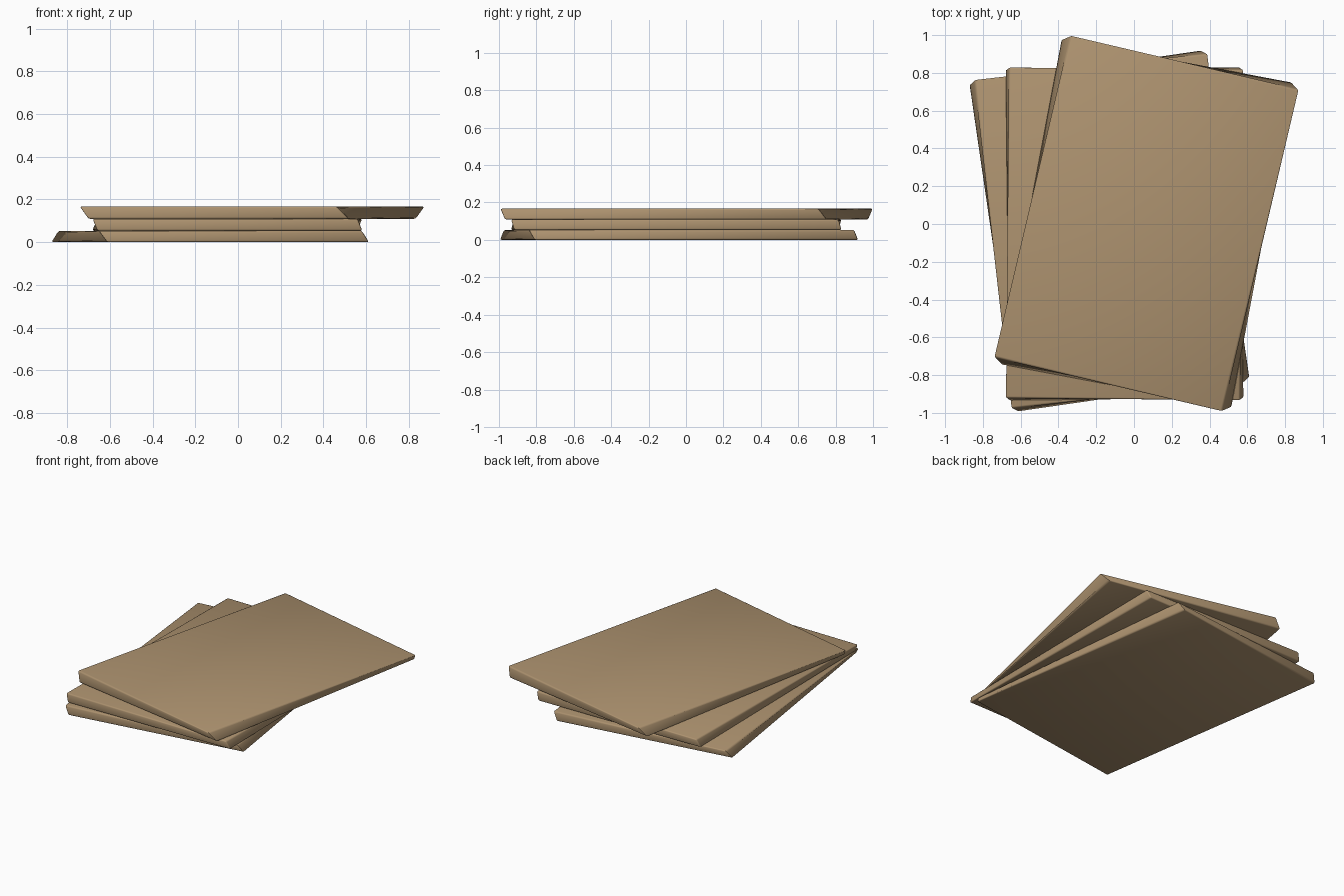
import bpy, bmesh
from math import radians
from mathutils import Matrix, Vector

if "Cube" in bpy.data.objects:
    bpy.data.objects.remove(bpy.data.objects["Cube"])

tan = bpy.data.materials.new("tan_board")
tan.diffuse_color = (0.42, 0.29, 0.16, 1)
tan.use_nodes = True
tan.node_tree.nodes["Principled BSDF"].inputs["Base Color"].default_value = tan.diffuse_color


def twisted_slab(name, centre, z0, z1, low_deg, high_deg, w=1.24, d=1.75):
    """Thin softened board whose turn changes from bottom to top."""
    bm = bmesh.new()
    bmesh.ops.create_cube(bm, size=1)
    for v in bm.verts:
        v.co = Vector((v.co.x * w, v.co.y * d, z0 + (v.co.z + 0.5) * (z1 - z0)))
    bmesh.ops.bevel(bm, geom=bm.edges[:], offset=0.008, segments=2,
                    profile=0.5, affect='EDGES')
    # Twist each vertex by its height
    for v in bm.verts:
        t = (v.co.z - z0) / (z1 - z0)
        turn = Matrix.Rotation(radians(low_deg + (high_deg - low_deg) * t), 3, 'Z')
        v.co = turn @ v.co + Vector((*centre, 0))
    mesh = bpy.data.meshes.new(name)
    bm.to_mesh(mesh)
    bm.free()
    mesh.materials.append(tan)
    ob = bpy.data.objects.new(name, mesh)
    bpy.context.collection.objects.link(ob)
    bpy.context.view_layer.objects.active = ob
    ob.select_set(True)
    bpy.ops.object.shade_smooth_by_angle(angle=radians(50))
    ob.select_set(False)


# Stack of three boards, fanned out
twisted_slab("bottom_board", (-0.13, -0.037), 0.0, 0.053, 8.6, 6.2)
twisted_slab("middle_board", (-0.05, -0.052), 0.053, 0.109, 0.8, -0.7)
twisted_slab("top_board", (0.066, 0.003), 0.109, 0.167, -10.3, -13.6)
